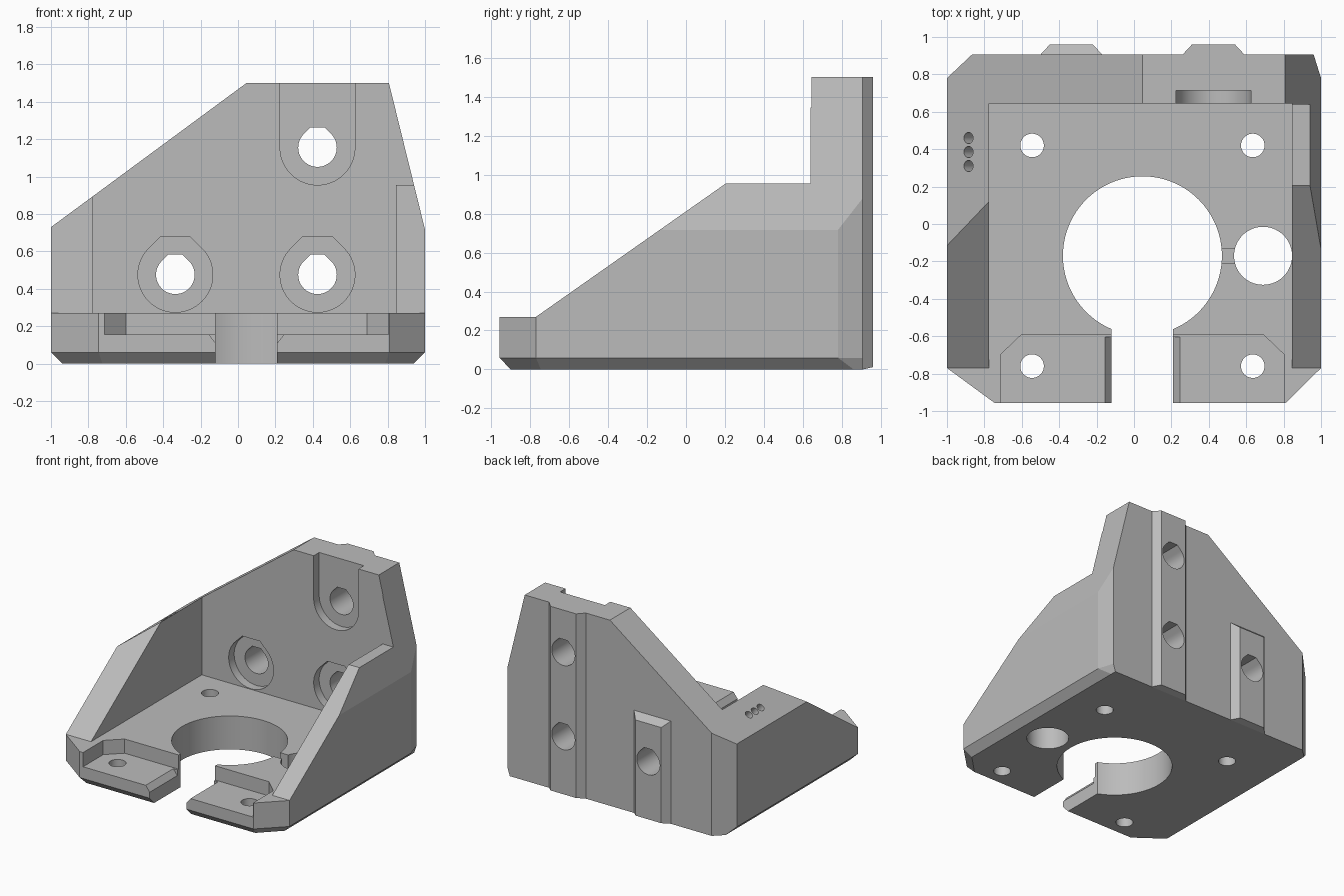
import bpy, bmesh
from math import sin, cos, pi, sqrt, radians, atan2
from mathutils import Matrix

if "Cube" in bpy.data.objects:
    bpy.data.objects.remove(bpy.data.objects["Cube"], do_unlink=True)

grey = bpy.data.materials.new("light_grey_plastic")
grey.use_nodes = True
COLOUR = (0.5, 0.5, 0.5, 1)
grey.diffuse_color = COLOUR
grey.node_tree.nodes["Principled BSDF"].inputs["Base Color"].default_value = COLOUR

CX = 0.045      # centre line of the motor seat
CY = -0.17      # depth of the motor axis
FLOOR = 0.27
WALL = 0.645    # inner face of the back wall


def loft(name, *rings):
    """Closed solid through matching rings of points."""
    bm = bmesh.new()
    loops = [[bm.verts.new(p) for p in ring] for ring in rings]
    for lo, hi in zip(loops, loops[1:]):
        for i in range(len(lo)):
            j = (i + 1) % len(lo)
            bm.faces.new((lo[i], lo[j], hi[j], hi[i]))
    bm.faces.new(loops[0][::-1])
    bm.faces.new(loops[-1])
    bmesh.ops.recalc_face_normals(bm, faces=bm.faces)
    mesh = bpy.data.meshes.new(name)
    bm.to_mesh(mesh)
    bm.free()
    mesh.materials.append(grey)
    ob = bpy.data.objects.new(name, mesh)
    bpy.context.collection.objects.link(ob)
    return ob


def prism(name, pts, axis, a, b):
    """Extrude a 2D outline along one axis."""
    place = {"x": lambda p, d: (d, p[0], p[1]),
             "y": lambda p, d: (p[0], d, p[1]),
             "z": lambda p, d: (p[0], p[1], d)}[axis]
    return loft(name, [place(p, a) for p in pts], [place(p, b) for p in pts])


def box_outline(x0, x1, y0, y1):
    return [(x0, y0), (x1, y0), (x1, y1), (x0, y1)]


def arc(x, y, r, start=0, sweep=2 * pi, n=96):
    steps = n if sweep >= 2 * pi else n + 1
    return [(x + r * cos(start + sweep * i / n), y + r * sin(start + sweep * i / n))
            for i in range(steps)]


def teardrop(x, z, r, top):
    """Round hole whose roof rises at 45 degrees to a flat."""
    half = r * sqrt(2) - top
    return arc(x, z, r, 0.75 * pi, 1.5 * pi, 72) + [(x + half, z + top), (x - half, z + top)]


def combine(target, tool, operation):
    mod = target.modifiers.new(operation.lower(), "BOOLEAN")
    mod.operation, mod.solver, mod.object = operation, "EXACT", tool
    bpy.context.view_layer.objects.active = target
    bpy.ops.object.modifier_apply(modifier=mod.name)
    bpy.data.objects.remove(tool, do_unlink=True)


# Body: footprint with chamfered lower edge, trimmed by front and side profiles
foot = [(-0.745, -0.957), (0.81, -0.957), (1, -0.77), (1, 0.78),
        (0.96, 0.907), (-0.865, 0.907), (-1, 0.78), (-1, -0.77)]
sole = [(-0.725, -0.9), (0.785, -0.9), (0.94, -0.745), (0.94, 0.86),
        (0.94, 0.907), (-0.865, 0.907), (-0.94, 0.836), (-0.94, -0.742)]
bracket = loft("motor_bracket", [(x, y, 0) for x, y in sole],
               [(x, y, 0.06) for x, y in foot], [(x, y, 1.6) for x, y in foot])
combine(bracket, prism("front_profile",
        [(-1.1, -0.1), (1.1, -0.1), (1.1, 0.31), (0.807, 1.5), (0.045, 1.5), (-1.1, 0.656)],
        "y", -2, 2), "INTERSECT")
combine(bracket, prism("side_profile",
        [(-1.1, -0.1), (-1.1, FLOOR), (-0.77, FLOOR), (0.205, 0.955),
         (0.64, 0.955), (0.64, 1.7), (1.2, 1.7), (1.2, -0.1)],
        "x", -2, 2), "INTERSECT")

# Open tray between the side walls
combine(bracket, prism("tray", box_outline(-0.775, 0.845, -2, WALL), "z", FLOOR, 2), "DIFFERENCE")


# Locating ribs on the back
def rib(name, x, top_in, top_out):
    def ring(half, y, z0, z1):
        return [(x - half, y, z0), (x + half, y, z0), (x + half, y, z1), (x - half, y, z1)]
    combine(bracket, loft(name, ring(0.164, 0.88, 0, top_in), ring(0.164, 0.907, 0, top_in),
                          ring(0.115, 0.96, 0.012, top_out)), "UNION")


rib("short_rib", -0.335, 0.83, 0.785)
rib("tall_rib", 0.425, 1.5, 1.5)

# Motor seat, front slot, rod hole and the groove joining them
for name, pts, z0 in [
        ("motor_seat", arc(CX, CY, 0.425, n=128), -1),
        ("front_slot", box_outline(CX - 0.164, CX + 0.164, -2, CY), -1),
        ("rod_hole", arc(0.69, CY, 0.155), -1),
        ("joining_groove", box_outline(0.4, 0.6, CY - 0.04, CY + 0.04), 0.15)]:
    combine(bracket, prism(name, pts, "z", z0, 0.6 if z0 > 0 else FLOOR + 0.02), "DIFFERENCE")

# Mirrored front pockets, slot edge chamfers and screw holes
for s in (-1, 1):
    pocket = [(0.1, -1.2), (0.76, -1.2), (0.76, -0.70), (0.645, -0.59), (0.1, -0.59)]
    combine(bracket, prism("screw_pocket", [(CX + s * x, y) for x, y in pocket],
                           "z", 0.155, 0.4), "DIFFERENCE")
    edge = [(0.21, 0.168), (0.155, 0.097), (0.155, 0.168)]
    combine(bracket, prism("slot_chamfer", [(CX + s * x, z) for x, z in edge],
                           "y", -1.2, -0.605), "DIFFERENCE")
    for y in (CY - 0.59, CY + 0.59):
        combine(bracket, prism("screw_hole", arc(CX + s * 0.59, y, 0.063, n=64),
                               "z", -1, 0.4), "DIFFERENCE")

# Bolt holes through the back wall, each with a head recess
for x, z in ((-0.335, 0.475), (0.425, 0.475), (0.425, 1.155)):
    if z > 1:
        recess = arc(x, z, 0.2, pi, pi, 48) + [(x + 0.2, 2), (x - 0.2, 2)]
    else:
        recess = teardrop(x, z, 0.2, 0.205)
    combine(bracket, prism("head_recess", recess, "y", 0.5, 0.715), "DIFFERENCE")
    combine(bracket, prism("bolt_hole", teardrop(x, z, 0.103, 0.108), "y", 0.4, 1.2), "DIFFERENCE")

# Three blind marker holes, square to the sloping left wall top
slope = atan2(1.5 - 0.73, 1.045)
for y in (0.31, 0.385, 0.46):
    dot = prism("marker_hole", arc(0, 0, 0.03, n=40), "z", -0.08, 0.08)
    dot.data.transform(Matrix.Translation((-0.885, y, 0.815)) @ Matrix.Rotation(-slope, 4, "Y"))
    combine(bracket, dot, "DIFFERENCE")

# Smooth round walls, crisp edges
bpy.ops.object.select_all(action="DESELECT")
bracket.select_set(True)
bpy.context.view_layer.objects.active = bracket
bpy.ops.object.shade_smooth_by_angle(angle=radians(12))
